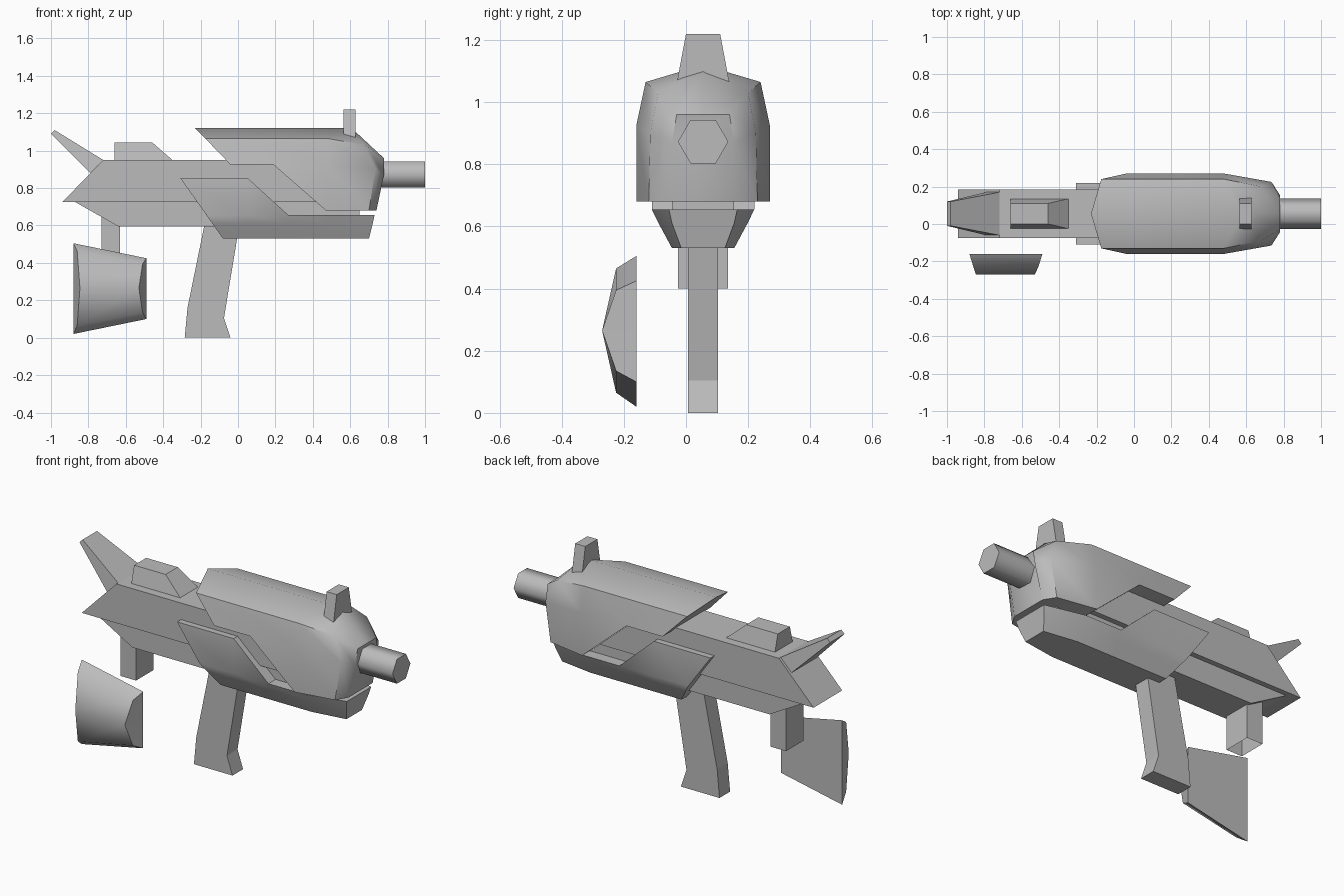
import bpy, bmesh, math
from mathutils import Matrix, Vector

cube = bpy.data.objects.get("Cube")
if cube:
    bpy.data.objects.remove(cube, do_unlink=True)

CY = 0.055  # centre plane of the gun

grey = bpy.data.materials.new("plain_grey")
grey.use_nodes = True
grey.diffuse_color = (0.5, 0.5, 0.5, 1)
grey.node_tree.nodes["Principled BSDF"].inputs["Base Color"].default_value = (0.5, 0.5, 0.5, 1)


def finish(bm, name, smooth=0):
    """Turn a bmesh into an object, optionally smooth below an angle."""
    bmesh.ops.remove_doubles(bm, verts=bm.verts, dist=0.0005)
    bmesh.ops.recalc_face_normals(bm, faces=bm.faces)
    mesh = bpy.data.meshes.new(name)
    bm.to_mesh(mesh)
    bm.free()
    mesh.materials.append(grey)
    obj = bpy.data.objects.new(name, mesh)
    bpy.context.collection.objects.link(obj)
    if smooth:
        bpy.ops.object.select_all(action='DESELECT')
        obj.select_set(True)
        bpy.context.view_layer.objects.active = obj
        bpy.ops.object.shade_smooth_by_angle(angle=math.radians(smooth))
    return obj


def skin(rings, name, smooth=0, cap_start=True, cap_end=True):
    """Skin closed rings of points and cap both ends."""
    bm = bmesh.new()
    rows = [[bm.verts.new(p) for p in ring] for ring in rings]
    n = len(rows[0])
    for a, b in zip(rows, rows[1:]):
        for i in range(n):
            j = (i + 1) % n
            bm.faces.new((a[i], a[j], b[j], b[i]))
    if cap_start:
        bm.faces.new(rows[0])
    if cap_end:
        bm.faces.new(rows[-1])
    return finish(bm, name, smooth)


def slab(name, profile, half):
    """Extrude an (x, z) side profile to both sides of the centre plane."""
    return skin([[(x, CY + s * half, z) for x, z in profile] for s in (-1, 1)], name)


def mirrored(half_ring):
    """Complete a half section of (x, half width, z) points."""
    right = [(x, CY - w, z) for x, w, z in half_ring]
    left = [(x, CY + w, z) for x, w, z in reversed(half_ring)]
    return right + left


def frustum(name, low, high):
    """Tapered block from two (x0, x1, half width, z) rectangles."""
    rings = [[(x0, CY - w, z), (x1, CY - w, z), (x1, CY + w, z), (x0, CY + w, z)]
             for x0, x1, w, z in (low, high)]
    return skin(rings, name)


# Receiver: wide upper body and narrower lower body
slab("upper_body", [(-0.94, 0.725), (-0.72, 0.95), (0.6, 0.95), (0.6, 0.725)], 0.13)
slab("lower_body", [(-0.87, 0.725), (-0.64, 0.595), (0.65, 0.595), (0.65, 0.725)], 0.10)

# Grip
slab("grip", [(-0.17, 0.65), (-0.27, 0.16), (-0.285, 0), (-0.04, 0),
              (-0.075, 0.105), (0.015, 0.65)], 0.048)

# Upper shell, with its stepped lower edge and narrowing nose
apex = [(-0.23, 0, 1.12), (0, 0, 1.12), (0.58, 0, 1.12), (0.635, 0, 1.095), (0.78, 0, 0.96)]
shoulder = [(-0.175, 0.185, 1.065), (0.05, 0.185, 1.065), (0.48, 0.185, 1.065),
            (0.68, 0.145, 1.03), (0.78, 0.085, 0.96)]
waist = [(-0.04, 0.215, 0.925), (0.19, 0.215, 0.925), (0.48, 0.215, 0.925),
         (0.735, 0.17, 0.9), (0.78, 0.1, 0.87)]
hem = waist[:2] + [(0.47, 0.215, 0.68), (0.7, 0.175, 0.68), (0.74, 0.11, 0.68)]
skin([mirrored(r) for r in zip(apex, shoulder, waist, hem)], "upper_shell", 42)

# Lower shell, with its raised rear part
rim = [(-0.31, 0.165, 0.855), (0.05, 0.165, 0.855), (0.27, 0.165, 0.655),
       (0.5, 0.165, 0.655), (0.73, 0.11, 0.655)]
side = [(-0.168, 0.165, 0.655), (0.05, 0.165, 0.655)] + rim[2:]
bilge = [(-0.137, 0.143, 0.61), (0.05, 0.143, 0.61), (0.27, 0.143, 0.61),
         (0.5, 0.143, 0.61), (0.72, 0.1, 0.61)]
keel = [(-0.08, 0.1, 0.53), (0.05, 0.1, 0.53), (0.27, 0.1, 0.53),
        (0.5, 0.1, 0.53), (0.7, 0.07, 0.53)]
skin([mirrored(r) for r in zip(rim, side, bilge, keel)], "lower_shell", 42)

# Hexagonal barrel
hexagon = [(CY + 0.081 * math.cos(i * math.pi / 3), 0.873 + 0.081 * math.sin(i * math.pi / 3))
           for i in range(6)]
skin([[(x, y, z) for y, z in hexagon] for x in (0.7, 1.0)], "barrel", 70)

# Front sight and rear top block
frustum("front_sight", (0.563, 0.627, 0.085, 1.06), (0.563, 0.627, 0.055, 1.22))
frustum("top_block", (-0.66, -0.35, 0.08, 0.95), (-0.66, -0.46, 0.055, 1.045))

# Tail fin sweeping up and back
fin_root = [(-0.79, 0.115, 0.88), (-0.72, 0.115, 0.95)]
fin_tip = [(-1.0, 0.065, 1.09), (-0.98, 0.065, 1.11)]
skin([mirrored(fin_root), mirrored(fin_tip)], "tail_fin")

# Rear block, open at the bottom
block = [(-0.73, -0.08), (-0.63, -0.08), (-0.63, 0.08), (-0.73, 0.08)]
skin([[(x, CY + w, z) for x, w in block] for z in (0.4, 0.65)], "rear_block", cap_start=False)

# Separate bulging side plate
back = [(-0.88, -0.16, 0.02), (-0.88, -0.16, 0.265), (-0.88, -0.16, 0.505),
        (-0.49, -0.16, 0.425), (-0.49, -0.16, 0.265), (-0.49, -0.16, 0.10)]
front = [(-0.86, -0.225, 0.065), (-0.845, -0.27, 0.265), (-0.86, -0.225, 0.465),
         (-0.51, -0.225, 0.395), (-0.53, -0.27, 0.265), (-0.51, -0.225, 0.135)]
bm = bmesh.new()
b = [bm.verts.new(p) for p in back]
f = [bm.verts.new(p) for p in front]
for i in range(6):
    j = (i + 1) % 6
    bm.faces.new((b[i], b[j], f[j], f[i]))
bm.faces.new(b)
bm.faces.new((f[0], f[1], f[4], f[5]))
bm.faces.new((f[1], f[2], f[3], f[4]))
finish(bm, "side_plate", 60)
